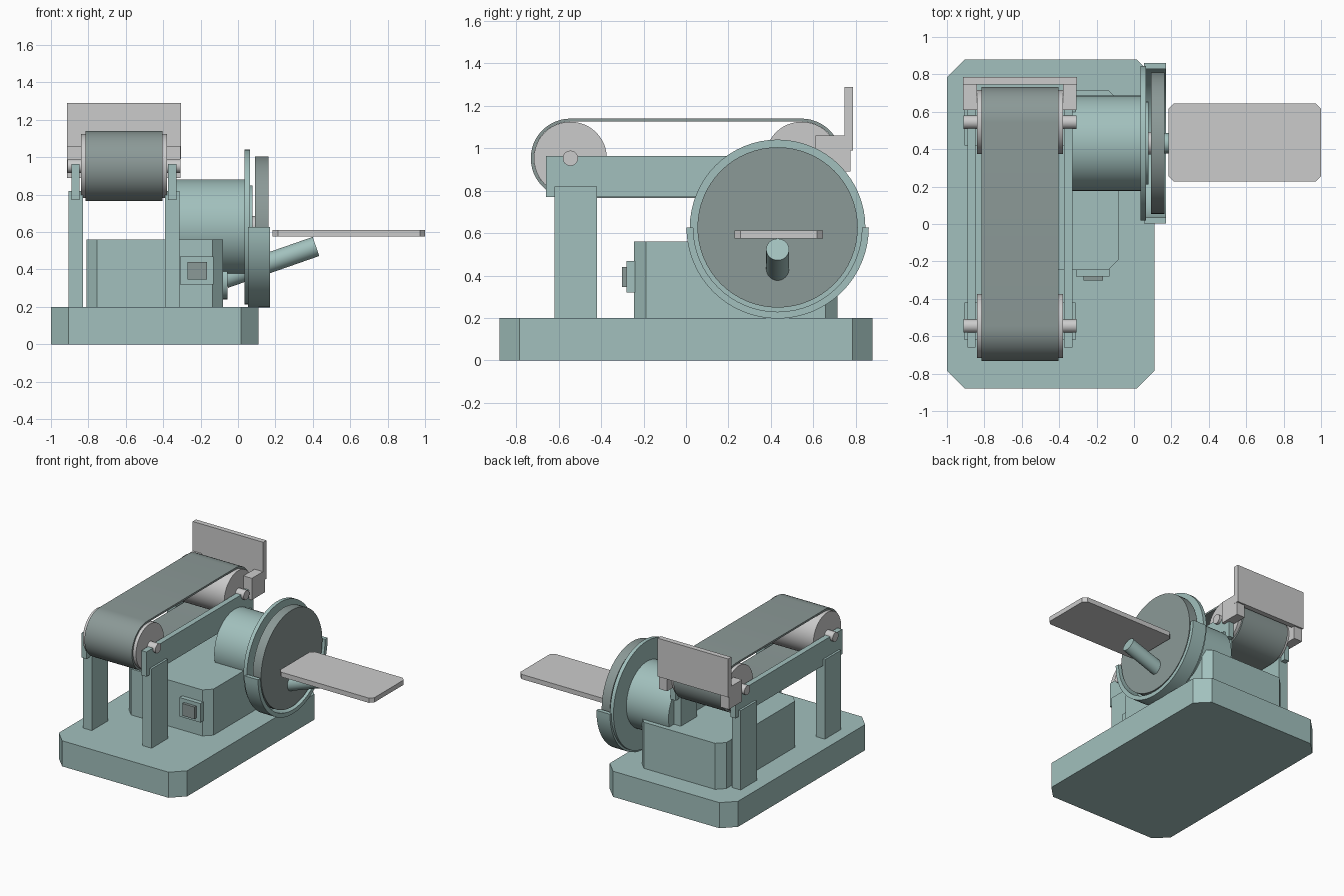
import bpy
from math import sin, cos, pi, radians
from mathutils import Vector

if "Cube" in bpy.data.objects:
    bpy.data.objects.remove(bpy.data.objects["Cube"])


def material(name, rgb):
    m = bpy.data.materials.new(name)
    m.diffuse_color = (*rgb, 1)
    m.use_nodes = True
    m.node_tree.nodes["Principled BSDF"].inputs["Base Color"].default_value = m.diffuse_color
    return m


GREEN = material("green_paint", (0.36, 0.53, 0.51))
DARK = material("abrasive", (0.26, 0.32, 0.31))
METAL = material("bare_metal", (0.66, 0.69, 0.67))


def make(name, verts, faces, mat, smooth=False):
    me = bpy.data.meshes.new(name)
    me.from_pydata(verts, [], faces)
    me.materials.append(mat)
    ob = bpy.data.objects.new(name, me)
    bpy.context.collection.objects.link(ob)
    bpy.ops.object.select_all(action='DESELECT')
    ob.select_set(True)
    bpy.context.view_layer.objects.active = ob
    bpy.ops.object.mode_set(mode='EDIT')
    bpy.ops.mesh.select_all(action='SELECT')
    bpy.ops.mesh.normals_make_consistent(inside=False)
    bpy.ops.object.mode_set(mode='OBJECT')
    if smooth:
        bpy.ops.object.shade_smooth_by_angle(angle=radians(30))
    return ob


def slab(name, x, y, z, mat, c=0.0):
    """Box from ranges, with upright corners chamfered by c."""
    (x0, x1), (y0, y1), (z0, z1) = x, y, z
    if c:
        p = [(x0 + c, y0), (x1 - c, y0), (x1, y0 + c), (x1, y1 - c),
             (x1 - c, y1), (x0 + c, y1), (x0, y1 - c), (x0, y0 + c)]
    else:
        p = [(x0, y0), (x1, y0), (x1, y1), (x0, y1)]
    n = len(p)
    verts = [(a, b, z0) for a, b in p] + [(a, b, z1) for a, b in p]
    faces = [range(n), range(n, 2 * n)]
    faces += [(i, (i + 1) % n, (i + 1) % n + n, i + n) for i in range(n)]
    return make(name, verts, faces, mat)


def rod(name, a, b, r, mat, n=48):
    """Cylinder between two points."""
    a, b = Vector(a), Vector(b)
    q = (b - a).to_track_quat('Z', 'Y')
    ring = [q @ Vector((r * cos(2 * pi * i / n), r * sin(2 * pi * i / n), 0)) for i in range(n)]
    verts = [a + v for v in ring] + [b + v for v in ring]
    faces = [range(n), range(n, 2 * n)]
    faces += [(i, (i + 1) % n, (i + 1) % n + n, i + n) for i in range(n)]
    return make(name, verts, faces, mat, True)


def band(name, outer, inner, x0, x1, mat, closed):
    """Strip of rectangular section between two (y, z) paths, spanning x0..x1."""
    verts = []
    for o, i in zip(outer, inner):
        verts += [(x0, *o), (x1, *o), (x1, *i), (x0, *i)]
    n, faces = len(outer), []
    for k in range(n if closed else n - 1):
        a, b = 4 * k, 4 * ((k + 1) % n)
        faces += [(a + j, a + (j + 1) % 4, b + (j + 1) % 4, b + j) for j in range(4)]
    if not closed:
        faces += [(0, 1, 2, 3), tuple(range(4 * n - 4, 4 * n))]
    return make(name, verts, faces, mat, True)


def arc(cy, cz, r, a0, a1, n):
    return [(cy + r * cos(a0 + (a1 - a0) * i / n), cz + r * sin(a0 + (a1 - a0) * i / n))
            for i in range(n + 1)]


# Base and motor housing with switch
slab("base", (-1, 0.11), (-0.88, 0.88), (0, 0.2), GREEN, 0.095)
slab("motor_housing", (-0.81, -0.08), (-0.245, 0.715), (0.2, 0.56), GREEN, 0.057)
slab("switch_plate", (-0.31, -0.13), (-0.28, -0.24), (0.32, 0.468), GREEN)
slab("switch_button", (-0.27, -0.165), (-0.302, -0.28), (0.345, 0.44), DARK)

# Belt frame: posts, rails and stop brackets on both sides of the belt
CX = -0.61
for s, side in ((-1, "left"), (1, "right")):
    def span(a, b):
        return tuple(sorted((CX + s * a, CX + s * b)))
    slab(side + "_rail", span(0.237, 0.28), (-0.66, 0.66), (0.77, 0.963), GREEN)
    slab(side + "_stop_bracket", span(0.23, 0.303), (0.61, 0.775), (0.89, 1.06), METAL)
    for t, end in ((-1, "front"), (1, "rear")):
        y = sorted((t * 0.42, t * 0.62))
        slab(f"{end}_{side}_post", span(0.22, 0.297), y, (0.2, 0.82), GREEN)

# Rollers, axles and sanding belt
BZ = 0.953
for y, end in ((-0.545, "front"), (0.545, "rear")):
    rod(end + "_roller", (CX - 0.23, y, BZ), (CX + 0.23, y, BZ), 0.172, METAL)
    rod(end + "_axle", (CX - 0.302, y, BZ), (CX + 0.302, y, BZ), 0.036, METAL, 24)


def loop(r):
    return arc(0.545, BZ, r, -pi / 2, pi / 2, 24) + arc(-0.545, BZ, r, pi / 2, 1.5 * pi, 24)


band("sanding_belt", loop(0.187), loop(0.1725), CX - 0.205, CX + 0.205, DARK, True)

# Work stop behind the belt
slab("work_stop", (-0.915, -0.305), (0.747, 0.787), (0.99, 1.29), METAL)

# Disc sander: motor, backing plate, hub, disc and lower guard
DY, DZ = 0.432, 0.627
for name, x0, x1, r, mat, n in (
        ("disc_motor", -0.33, 0.036, 0.255, GREEN, 48),
        ("backing_plate", 0.035, 0.064, 0.414, GREEN, 64),
        ("motor_hub", 0.06, 0.078, 0.222, GREEN, 48),
        ("disc_shaft", 0.07, 0.095, 0.06, METAL, 24),
        ("sanding_disc", 0.09, 0.162, 0.378, DARK, 64)):
    rod(name, (x0, DY, DZ), (x1, DY, DZ), r, mat, n)
band("lower_guard", arc(DY, DZ, 0.43, pi, 2 * pi, 32), arc(DY, DZ, 0.398, pi, 2 * pi, 32),
     0.054, 0.172, GREEN, False)

# Work table with its slanted support arm
slab("work_table", (0.185, 1.0), (0.228, 0.645), (0.575, 0.612), METAL, 0.028)
rod("table_arm", (-0.07, DY, 0.353), (0.417, DY, 0.523), 0.054, GREEN, 32)
rod("arm_flange", (-0.085, DY, 0.34), (-0.055, DY, 0.34), 0.1, GREEN, 32)
